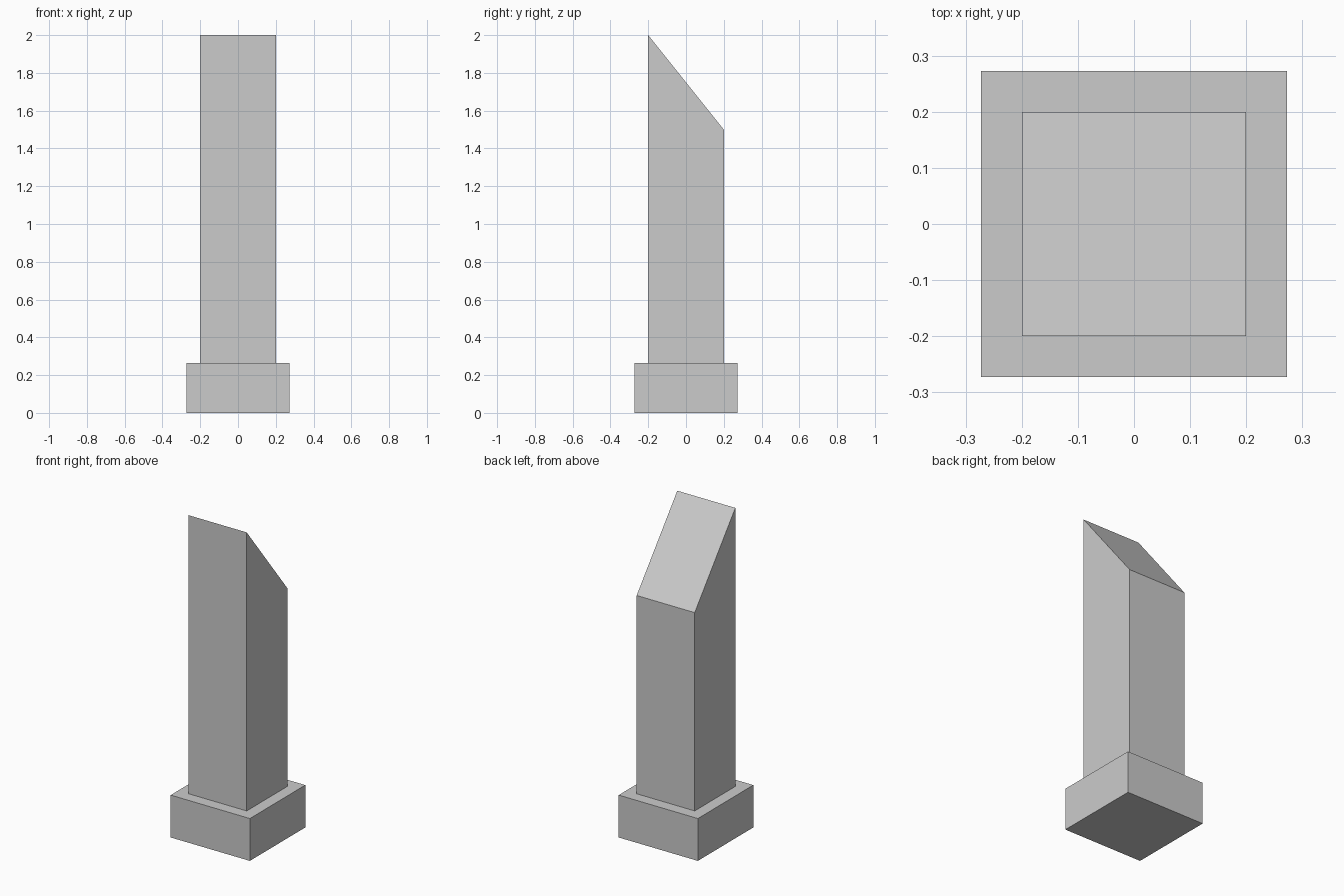
import bpy
import bmesh

cube = bpy.data.objects.get("Cube")
if cube:
    bpy.data.objects.remove(cube, do_unlink=True)

BASE_HALF, BASE_TOP = 0.273, 0.264
POST_HALF, FRONT_TOP, BACK_TOP = 0.2, 2.0, 1.5

# Plain grey stone
stone = bpy.data.materials.new("grey_stone")
stone.use_nodes = True
GREY = (0.6, 0.6, 0.6, 1)
stone.diffuse_color = GREY
stone.node_tree.nodes["Principled BSDF"].inputs["Base Color"].default_value = GREY


def block(name, half, bottom, front_top, back_top):
    """Square block whose top may slope from front to back."""
    bm = bmesh.new()
    bmesh.ops.create_cube(bm, size=2 * half)
    for v in bm.verts:
        top = front_top if v.co.y < 0 else back_top
        v.co.z = top if v.co.z > 0 else bottom
    mesh = bpy.data.meshes.new(name)
    bm.to_mesh(mesh)
    bm.free()
    mesh.materials.append(stone)
    obj = bpy.data.objects.new(name, mesh)
    bpy.context.collection.objects.link(obj)
    return obj


# Square plinth and the slant-topped post standing on it
block("plinth", BASE_HALF, 0, BASE_TOP, BASE_TOP)
block("slanted_post", POST_HALF, BASE_TOP, FRONT_TOP, BACK_TOP)
